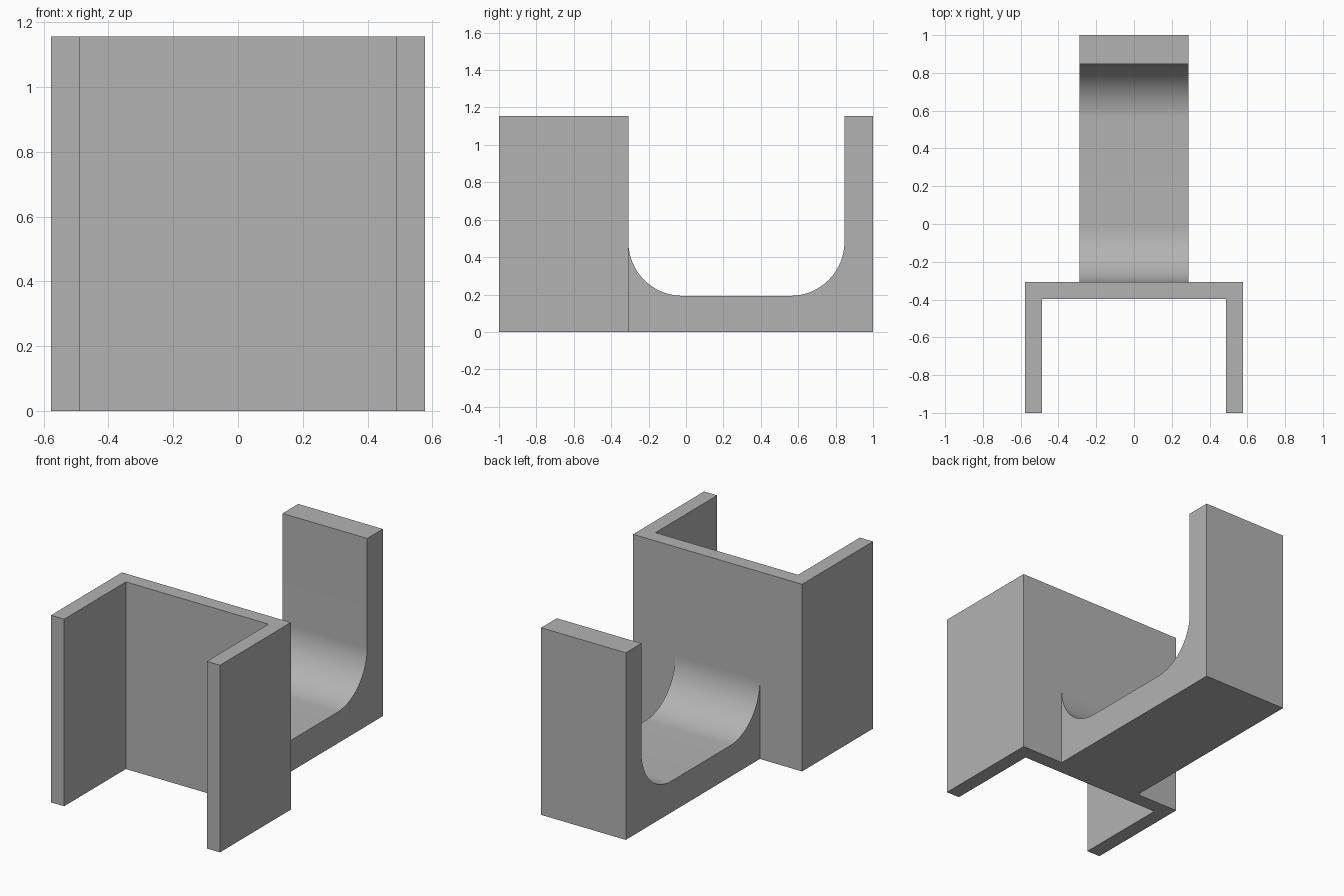
import bpy
import bmesh
from math import cos, sin, pi, radians

cube = bpy.data.objects.get("Cube")
if cube:
    bpy.data.objects.remove(cube, do_unlink=True)

# Main dimensions
HEIGHT = 1.155
HALF_WIDTH = 0.577
WALL = 0.09
FRONT, BACK = -1.0, 1.0
PLATE_BACK = -0.308
HOOK_HALF = 0.289
HOOK_FLOOR = 0.193
LIP_FRONT = 0.847
RADIUS = 0.289

grey = bpy.data.materials.new("plain grey")
grey.use_nodes = True
colour = (0.45, 0.45, 0.45, 1)
grey.diffuse_color = colour
grey.node_tree.nodes["Principled BSDF"].inputs["Base Color"].default_value = colour


def extrude_profile(name, points, offset):
    """Make a solid by pushing a closed profile along an offset."""
    mesh = bpy.data.meshes.new(name)
    bm = bmesh.new()
    face = bm.faces.new([bm.verts.new(p) for p in points])
    pushed = bmesh.ops.extrude_face_region(bm, geom=[face], use_keep_orig=True)
    verts = [g for g in pushed["geom"] if isinstance(g, bmesh.types.BMVert)]
    bmesh.ops.translate(bm, verts=verts, vec=offset)
    bmesh.ops.recalc_face_normals(bm, faces=bm.faces)
    bm.to_mesh(mesh)
    bm.free()
    mesh.materials.append(grey)
    obj = bpy.data.objects.new(name, mesh)
    bpy.context.collection.objects.link(obj)
    return obj


def arc(cy, cz, start, end, steps=24):
    """Points of a fillet in the side plane."""
    angles = [start + (end - start) * i / steps for i in range(steps + 1)]
    return [(cy + RADIUS * cos(a), cz + RADIUS * sin(a)) for a in angles]


# U-shaped channel that slides over an edge, open at the front
inner = HALF_WIDTH - WALL
left_half = [(HALF_WIDTH, PLATE_BACK), (HALF_WIDTH, FRONT),
             (inner, FRONT), (inner, PLATE_BACK - WALL)]
outline = left_half + [(-x, y) for x, y in reversed(left_half)]
extrude_profile("mounting_channel", [(x, y, 0) for x, y in outline], (0, 0, HEIGHT))

# Hook with a filleted floor and an upright lip at the back
centre_z = HOOK_FLOOR + RADIUS
side = [(PLATE_BACK, 0)]
side += arc(PLATE_BACK + RADIUS, centre_z, pi, 1.5 * pi)
side += arc(LIP_FRONT - RADIUS, centre_z, 1.5 * pi, 2 * pi)
side += [(LIP_FRONT, HEIGHT), (BACK, HEIGHT), (BACK, 0)]
hook = extrude_profile("hook", [(-HOOK_HALF, y, z) for y, z in side],
                       (2 * HOOK_HALF, 0, 0))

# Smooth the fillets, keep the edges crisp
bpy.ops.object.select_all(action="DESELECT")
hook.select_set(True)
bpy.context.view_layer.objects.active = hook
bpy.ops.object.shade_smooth_by_angle(angle=radians(30))
